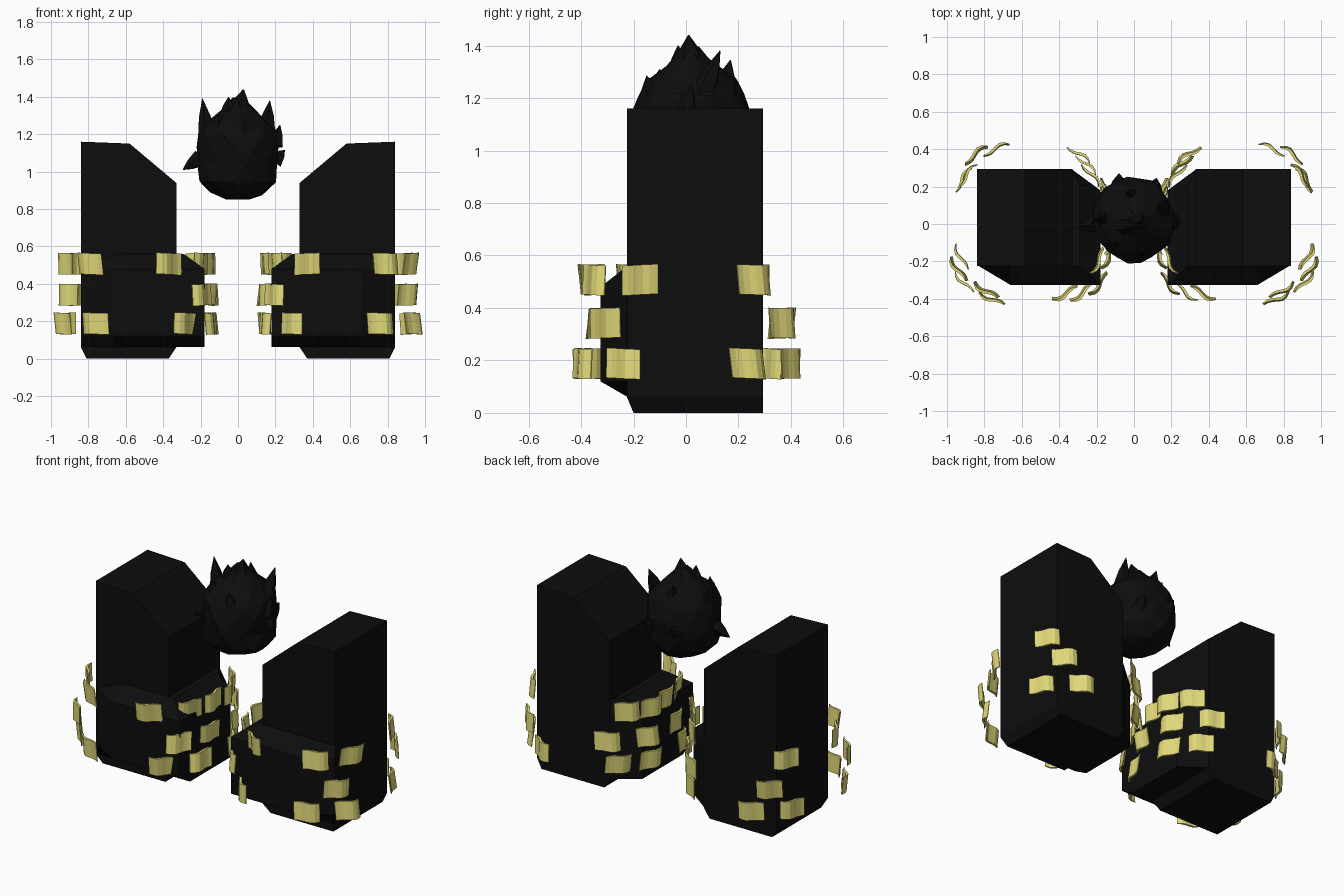
import bpy, bmesh, math, random
from mathutils import Vector

if "Cube" in bpy.data.objects:
    bpy.data.objects.remove(bpy.data.objects["Cube"])

random.seed(4)


def material(name, rgb):
    m = bpy.data.materials.new(name)
    m.diffuse_color = (*rgb, 1)
    m.use_nodes = True
    m.node_tree.nodes["Principled BSDF"].inputs["Base Color"].default_value = m.diffuse_color
    return m


BLACK = material("charcoal black", (0.004, 0.004, 0.004))
GOLD = material("pale gold", (0.75, 0.69, 0.19))


def finish(bm, name, mat):
    bmesh.ops.recalc_face_normals(bm, faces=bm.faces)
    me = bpy.data.meshes.new(name)
    bm.to_mesh(me)
    bm.free()
    me.materials.append(mat)
    ob = bpy.data.objects.new(name, me)
    bpy.context.collection.objects.link(ob)
    return ob


def loft(bm, rings):
    """Skin a list of equal-length closed rings and cap both ends."""
    vs = [[bm.verts.new(p) for p in r] for r in rings]
    n = len(vs[0])
    for a, b in zip(vs, vs[1:]):
        for i in range(n):
            j = (i + 1) % n
            bm.faces.new((a[i], a[j], b[j], b[i]))
    bm.faces.new(vs[0])
    bm.faces.new(vs[-1])


def arm(side, s):
    # tall column: front profile extruded in y, front bottom edge drawn in
    prof = [(.37, 0), (.81, 0), (.84, .06), (.84, 1.16), (.58, 1.15), (.33, .94), (.33, .06)]
    bm = bmesh.new()
    loft(bm, [[(s * x, -.2 if z == 0 else -.225, z) for x, z in prof],
              [(s * x, .293, z) for x, z in prof]])
    finish(bm, side + "_column", BLACK)
    # wider faceted cuff at the foot, on the inner and front sides
    wide = [(.838, -.22), (.66, -.326), (.18, -.326), (.18, .18), (.33, .291), (.838, .291)]
    under = [(.838, -.22), (.66, -.225), (.18, -.225), (.18, .18), (.33, .291), (.838, .291)]
    top = [(.838, -.22), (.66, -.224), (.29, -.224), (.29, .21), (.34, .291), (.838, .291)]
    bm = bmesh.new()
    loft(bm, [[(s * x, y, z) for x, y in ring] for ring, z in
              ((under, .062), (wide, .12), (wide, .48), (top, .56))])
    finish(bm, side + "_cuff", BLACK)


# floating plates: height of row, then (x, y) centres around the column
ROWS = [
    (.188, [(.765, -.405), (.945, -.245), (.275, -.37), (.135, -.17),
            (.92, .24), (.74, .405), (.25, .32), (.135, .15)]),
    (.342, [(.915, -.315), (.185, -.325), (.125, -.09),
            (.85, .375), (.29, .375), (.135, .18)]),
    (.507, [(.795, -.36), (.93, -.18), (.365, -.375), (.19, -.2), (.15, -.02),
            (.895, .265), (.225, .265), (.145, .13)]),
]


def plates(side, s):
    bm = bmesh.new()
    for z, spots in ROWS:
        for x, y in spots:
            out = Vector((x - .56, y, 0)).normalized()
            tan = Vector((-out.y, out.x, 0))
            c = Vector((x, y, z))
            lean = random.uniform(-.02, .02)
            rings = []
            for i in range(7):           # wavy strip with thin ends
                t = i / 6 * 2 - 1
                wave = .011 * math.sin(t * math.pi) - .012 * t * t
                th = .002 + .006 * (1 - t * t)
                ring = []
                for d, h in ((-th, -1), (th, -1), (th, 1), (-th, 1)):
                    p = c + tan * (t * .076 + h * lean * .2) + out * (wave + d + h * lean * .4)
                    ring.append((s * p.x, p.y, p.z + h * .057 + t * lean * .2))
                rings.append(ring)
            loft(bm, rings)
    finish(bm, side + "_plates", GOLD)


for side, s in (("right", 1), ("left", -1)):
    arm(side, s)
    plates(side, s)

# burning head: faceted rounded body
SIDES = 11
body = [(.85, .06), (.88, .14), (.95, .205), (1.04, .22), (1.13, .22),
        (1.21, .205), (1.27, .165), (1.33, .09), (1.39, .03)]
bm = bmesh.new()
rings = []
for k, (z, r) in enumerate(body):
    ring = []
    for i in range(SIDES):
        a = (i + .5 * (k % 2)) / SIDES * math.tau
        q = r * random.uniform(.96, 1.07)
        ring.append((q * math.cos(a), .02 + q * math.sin(a), z + random.uniform(-.01, .01) * (k > 0)))
    rings.append(ring)
loft(bm, rings)
bmesh.ops.triangulate(bm, faces=bm.faces)
finish(bm, "flame_head", BLACK)

# flame tongues: base point, tip, base radius
TONGUES = [
    ((0, .02, 1.28), (.03, .01, 1.44), .085), ((-.16, .03, 1.18), (-.19, .03, 1.39), .055),
    ((.15, .06, 1.2), (.17, .13, 1.38), .055), ((-.05, -.02, 1.3), (-.05, -.03, 1.4), .05),
    ((-.2, .0, 1.07), (-.295, -.02, 1.01), .05), ((.2, .02, 1.06), (.25, .0, 1.115), .05),
    ((0, .14, 1.2), (-.03, .17, 1.345), .06), ((.05, -.12, 1.18), (.04, -.15, 1.285), .06),
    ((-.1, -.1, 1.2), (-.1, -.1, 1.31), .06), ((-.08, .17, 1.05), (-.08, .27, 1.12), .06),
    ((.1, .16, 1.05), (.12, .245, 1.1), .06), ((.2, .0, 1.14), (.225, .02, 1.25), .045),
]
bm = bmesh.new()
for base, tip, r in TONGUES:
    b, t = Vector(base), Vector(tip)
    axis = (t - b).normalized()
    u = axis.orthogonal().normalized()
    w = axis.cross(u)
    loft(bm, [[b.lerp(t, f) + (u * math.cos(a) + w * math.sin(a)) * r * g
               for a in (i * math.tau / 5 for i in range(5))]
              for f, g in ((0, 1), (.55, .6), (1, .03))])
finish(bm, "flame_tongues", BLACK)
